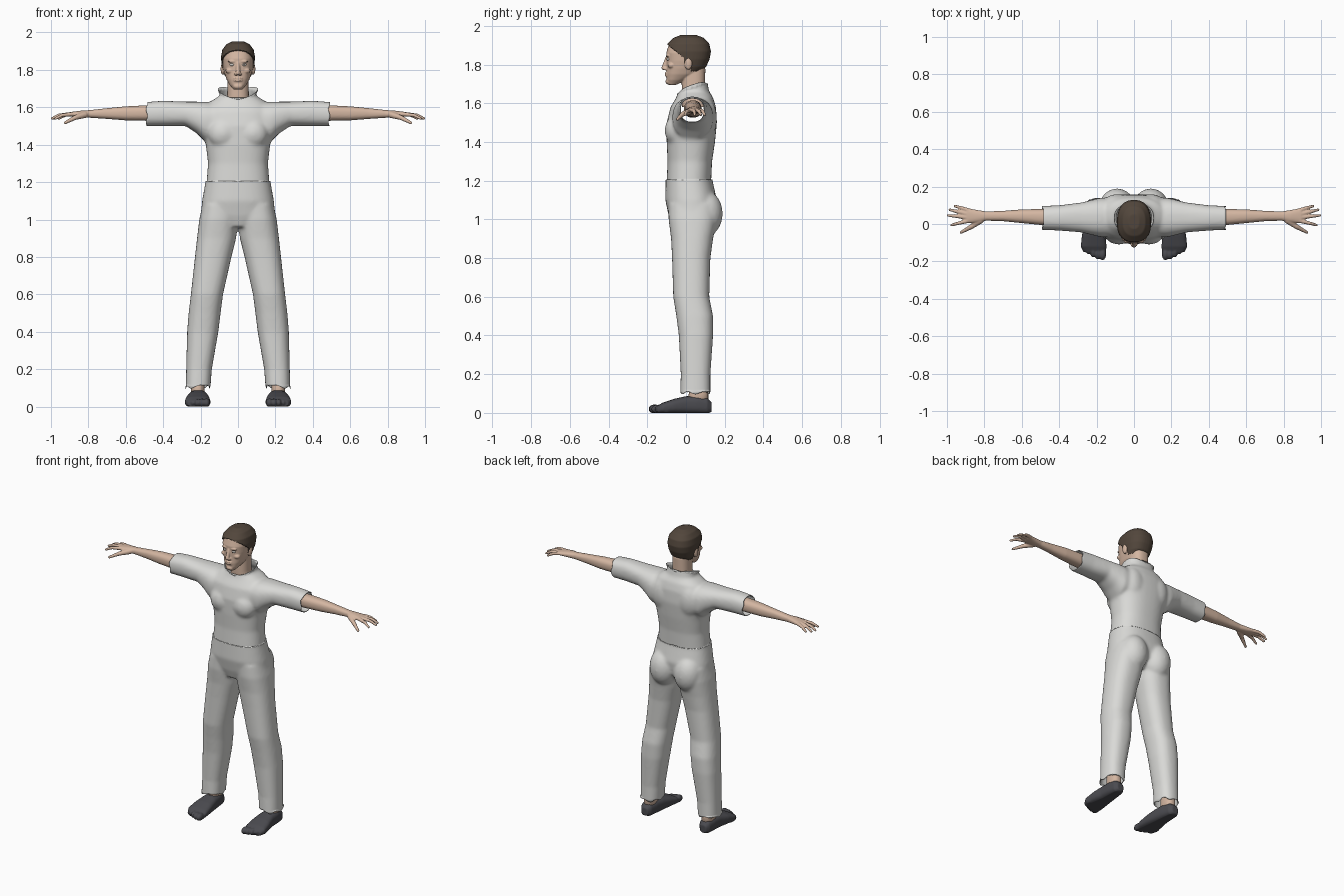
import bpy
import bmesh
from math import sin, cos, pi
from mathutils import Vector, Matrix

default_cube = bpy.data.objects.get("Cube")
if default_cube:
    bpy.data.objects.remove(default_cube, do_unlink=True)


def material(name, red, green, blue):
    mat = bpy.data.materials.new(name)
    mat.use_nodes = True
    mat.diffuse_color = (red, green, blue, 1)
    shader = mat.node_tree.nodes["Principled BSDF"]
    shader.inputs["Base Color"].default_value = (red, green, blue, 1)
    shader.inputs["Roughness"].default_value = 0.8
    return mat


skin = material("skin", .66, .47, .36)
hair_brown = material("dark brown hair", .085, .062, .045)
cloth = material("light grey cloth", .70, .70, .68)
shoe_grey = material("dark grey shoe", .07, .07, .08)
eye_white = material("eye white", .60, .57, .53)
iris_dark = material("dark iris", .07, .05, .04)

ORDER = {"x": lambda t, a, b: (t, a, b),
         "y": lambda t, a, b: (a, t, b),
         "z": lambda t, a, b: (a, b, t)}


def loft(bm, axis, rings, power=2.4, sides=40):
    """Closed tube of rounded sections: (position, low a, high a, low b, high b)."""
    def bend(value):
        return (1 if value > 0 else -1) * abs(value) ** (2 / power)
    loops = []
    for t, a0, a1, b0, b1 in rings:
        loop = []
        for i in range(sides):
            angle = 2 * pi * i / sides
            a = (a0 + a1) / 2 + (a1 - a0) / 2 * bend(cos(angle))
            b = (b0 + b1) / 2 + (b1 - b0) / 2 * bend(sin(angle))
            loop.append(bm.verts.new(ORDER[axis](t, a, b)))
        loops.append(loop)
    for low, high in zip(loops, loops[1:]):
        for i in range(sides):
            j = (i + 1) % sides
            bm.faces.new((low[i], low[j], high[j], high[i]))
    bm.faces.new(loops[0])
    bm.faces.new(loops[-1])


def centred(rings):
    return [(z, -x, x, y0, y1) for z, x, y0, y1 in rings]


def ball(bm, centre, radii):
    place = Matrix.Translation(centre) @ Matrix.Diagonal((*radii, 1))
    bmesh.ops.create_icosphere(bm, subdivisions=3, radius=1, matrix=place)


def limb(bm, points, radii):
    """Chain of overlapping balls along a bent path."""
    for p, q, r, s in zip(points, points[1:], radii, radii[1:]):
        for i in range(13):
            f = i / 12
            ball(bm, Vector(p).lerp(Vector(q), f), [r + (s - r) * f] * 3)


def mirror(bm):
    copy = bmesh.ops.duplicate(bm, geom=bm.verts[:] + bm.edges[:] + bm.faces[:])
    for item in copy["geom"]:
        if isinstance(item, bmesh.types.BMVert):
            item.co.x *= -1


def finish(name, bm, mats):
    mesh = bpy.data.meshes.new(name)
    bm.to_mesh(mesh)
    bm.free()
    for mat in mats:
        mesh.materials.append(mat)
    for face in mesh.polygons:
        face.use_smooth = True
    obj = bpy.data.objects.new(name, mesh)
    bpy.context.collection.objects.link(obj)
    return obj


def fuse(bm, voxel, rounds):
    """Merge the overlapping volumes into one smooth skin."""
    bmesh.ops.recalc_face_normals(bm, faces=bm.faces[:])
    obj = finish("blend", bm, [])
    remesh = obj.modifiers.new("merge", "REMESH")
    remesh.mode = "VOXEL"
    remesh.voxel_size = voxel
    smooth = obj.modifiers.new("soften", "SMOOTH")
    smooth.iterations = rounds
    graph = bpy.context.evaluated_depsgraph_get()
    mesh = bpy.data.meshes.new_from_object(obj.evaluated_get(graph))
    merged = bmesh.new()
    merged.from_mesh(mesh)
    bpy.data.objects.remove(obj, do_unlink=True)
    bpy.data.meshes.remove(mesh)
    return merged


def cut(bm, point, normal):
    bmesh.ops.bisect_plane(bm, geom=bm.verts[:] + bm.edges[:] + bm.faces[:],
                           plane_co=point, plane_no=normal, clear_outer=True)


def thicken(obj, depth):
    shell = obj.modifiers.new("thickness", "SOLIDIFY")
    shell.thickness = depth
    shell.offset = -1


# Shirt: sleeves, chest and shoulder blades blended into the torso
bm = bmesh.new()
loft(bm, "x", [(.08, -.07, .14, 1.42, 1.62), (.18, -.07, .14, 1.42, 1.63),
               (.22, -.06, .13, 1.46, 1.63), (.28, -.045, .115, 1.5, 1.63),
               (.4, -.035, .1, 1.5, 1.635), (.53, -.03, .095, 1.5, 1.625)])
ball(bm, (.08, -.05, 1.46), (.08, .06, .08))
ball(bm, (.09, .1, 1.52), (.08, .06, .11))
mirror(bm)
loft(bm, "z", centred([(1.15, .17, -.1, .13), (1.2, .168, -.1, .13),
                       (1.3, .16, -.095, .135), (1.4, .172, -.1, .15),
                       (1.5, .2, -.1, .16), (1.58, .2, -.08, .155),
                       (1.63, .15, -.05, .14), (1.66, .1, -.04, .12),
                       (1.76, .085, -.04, .1)]))
bm = fuse(bm, .009, 10)
cut(bm, (0, 0, 1.2), (0, 0, -1))
cut(bm, (.488, 0, 0), (1, 0, 0))
cut(bm, (-.488, 0, 0), (-1, 0, 0))
cut(bm, (0, -.04, 1.655), (0, -.34, 1))
for v in [v for v in bm.verts if v.is_boundary]:
    if abs(v.co.x) > .4:
        v.co.x += .004 * sin(v.co.z * 90)
    elif v.co.z < 1.3:
        v.co.z += .005 * cos(v.co.x * 45)
    else:
        v.co.z += .3 * abs(v.co.x) - .014
        v.co.x *= 1.12
thicken(finish("shirt", bm, [cloth]), .004)

# Trousers: legs and seat blended into the hips
bm = bmesh.new()
loft(bm, "z", [(.06, .15, .28, -.03, .126), (.2, .14, .277, -.027, .126),
               (.4, .105, .272, -.037, .14), (.5, .093, .264, -.05, .14),
               (.6, .08, .252, -.066, .12), (.8, .035, .23, -.072, .126),
               (.9, .01, .219, -.077, .14), (1, 0, .207, -.09, .16),
               (1.08, 0, .19, -.09, .16)])
ball(bm, (.09, .1, 1.03), (.092, .09, .12))
mirror(bm)
loft(bm, "z", centred([(.96, .08, -.07, .1), (1.02, .2, -.09, .15),
                       (1.1, .192, -.107, .16), (1.2, .174, -.105, .137),
                       (1.25, .172, -.104, .133)]))
bm = fuse(bm, .009, 8)
cut(bm, (0, 0, 1.205), (0, 0, 1))
cut(bm, (0, 0, .105), (0, 0, -1))
for v in [v for v in bm.verts if v.is_boundary]:
    if v.co.z < .2:
        v.co.z += .008 * sin(v.co.y * 70 + abs(v.co.x) * 50)
        v.co.x += .004 if v.co.x > 0 else -.004
thicken(finish("trousers", bm, [cloth]), .004)

# Bare arms with spread fingers
bm = bmesh.new()
loft(bm, "x", [(.38, -.01, .08, 1.525, 1.615), (.5, -.005, .08, 1.528, 1.61),
               (.6, .005, .078, 1.53, 1.605), (.7, .015, .07, 1.538, 1.595),
               (.79, .018, .067, 1.544, 1.585), (.84, .008, .075, 1.545, 1.582),
               (.895, .004, .086, 1.55, 1.575)])
for knuckle, joint, tip in [((.89, .075), (.925, .087), (.958, .096)),
                            ((.9, .056), (.95, .068), (.985, .076)),
                            ((.9, .036), (.955, .042), (.994, .046)),
                            ((.89, .016), (.94, .004), (.976, -.006))]:
    limb(bm, [(*knuckle, 1.563), (*joint, 1.558), (*tip, 1.54)],
         [.0115, .0095, .0075])
limb(bm, [(.82, .02, 1.56), (.87, -.015, 1.545), (.925, -.045, 1.517)],
     [.018, .013, .008])
mirror(bm)
finish("arms", fuse(bm, .0045, 3), [skin])

# Ankles between trousers and shoes
bm = bmesh.new()
loft(bm, "z", [(.03, .175, .255, .0, .115), (.1, .18, .25, .015, .115),
               (.22, .175, .25, .02, .11)])
mirror(bm)
bmesh.ops.recalc_face_normals(bm, faces=bm.faces[:])
finish("ankles", bm, [skin])

# Foot-shaped shoes with separate toes and flat soles
bm = bmesh.new()
loft(bm, "y", [(.132, .195, .24, .005, .055), (.11, .178, .255, -.004, .078),
               (.06, .168, .262, -.004, .088), (0, .16, .266, -.004, .086),
               (-.06, .152, .278, -.004, .073), (-.12, .147, .285, -.004, .053),
               (-.15, .15, .27, -.004, .036)], 2.8)
for i in range(5):
    ball(bm, (.168 + .025 * i, -.162 + .0035 * i * i, .02),
         (.019 - .0015 * i, .032, .024 - .001 * i))
mirror(bm)
bm = fuse(bm, .005, 3)
for v in bm.verts:
    v.co.z = max(v.co.z, 0)
finish("shoes", bm, [shoe_grey])

# Head: skull and jaw rings, with ears, brows, nose, lips, chin and neck
skull = [(1.695, .025, -.092, -.05), (1.72, .045, -.1, 0),
         (1.75, .062, -.102, .06), (1.78, .072, -.1, .092),
         (1.82, .08, -.1, .11), (1.86, .083, -.102, .117),
         (1.9, .076, -.09, .108), (1.93, .053, -.058, .08),
         (1.945, .02, -.02, .04)]
bm = bmesh.new()
ball(bm, (.082, .012, 1.805), (.011, .02, .032))
ball(bm, (.031, -.094, 1.845), (.024, .01, .006))
ball(bm, (.011, -.108, 1.778), (.009, .011, .008))
ball(bm, (.042, -.075, 1.795), (.025, .02, .016))
mirror(bm)
loft(bm, "z", centred(skull))
loft(bm, "z", centred([(1.58, .07, -.02, .11), (1.66, .058, -.022, .098),
                       (1.78, .056, -.022, .1)]))
limb(bm, [(0, -.097, 1.836), (0, -.114, 1.784)], [.009, .013])
for z in (1.755, 1.743):
    ball(bm, (0, -.1, z), (.025, .01, .0055))
ball(bm, (0, -.09, 1.712), (.026, .016, .016))
finish("head", fuse(bm, .004, 3), [skin])

# Eyes with dark irises on the forward faces
bm = bmesh.new()
ball(bm, (.031, -.0885, 1.828), (.014, .0125, .009))
mirror(bm)
bmesh.ops.recalc_face_normals(bm, faces=bm.faces[:])
for face in bm.faces:
    face.material_index = 1 if face.normal.y < -.93 else 0
finish("eyes", bm, [eye_white, iris_dark])

# Close-cropped hair: a swollen copy of the skull trimmed along the hairline
bm = bmesh.new()
loft(bm, "z", centred([(z + .008, x + .008, y0 - .006, y1 + .012)
                       for z, x, y0, y1 in skull[2:]]))
bm = fuse(bm, .004, 4)


def hairline(y):
    if y < -.01:
        return 1.835 - .8 * (y + .01)
    return 1.8 if y < .028 else 1.765


bald = [f for f in bm.faces
        if f.calc_center_median().z < hairline(f.calc_center_median().y)]
bmesh.ops.delete(bm, geom=bald, context="FACES")
thicken(finish("hair", bm, [hair_brown]), .008)
